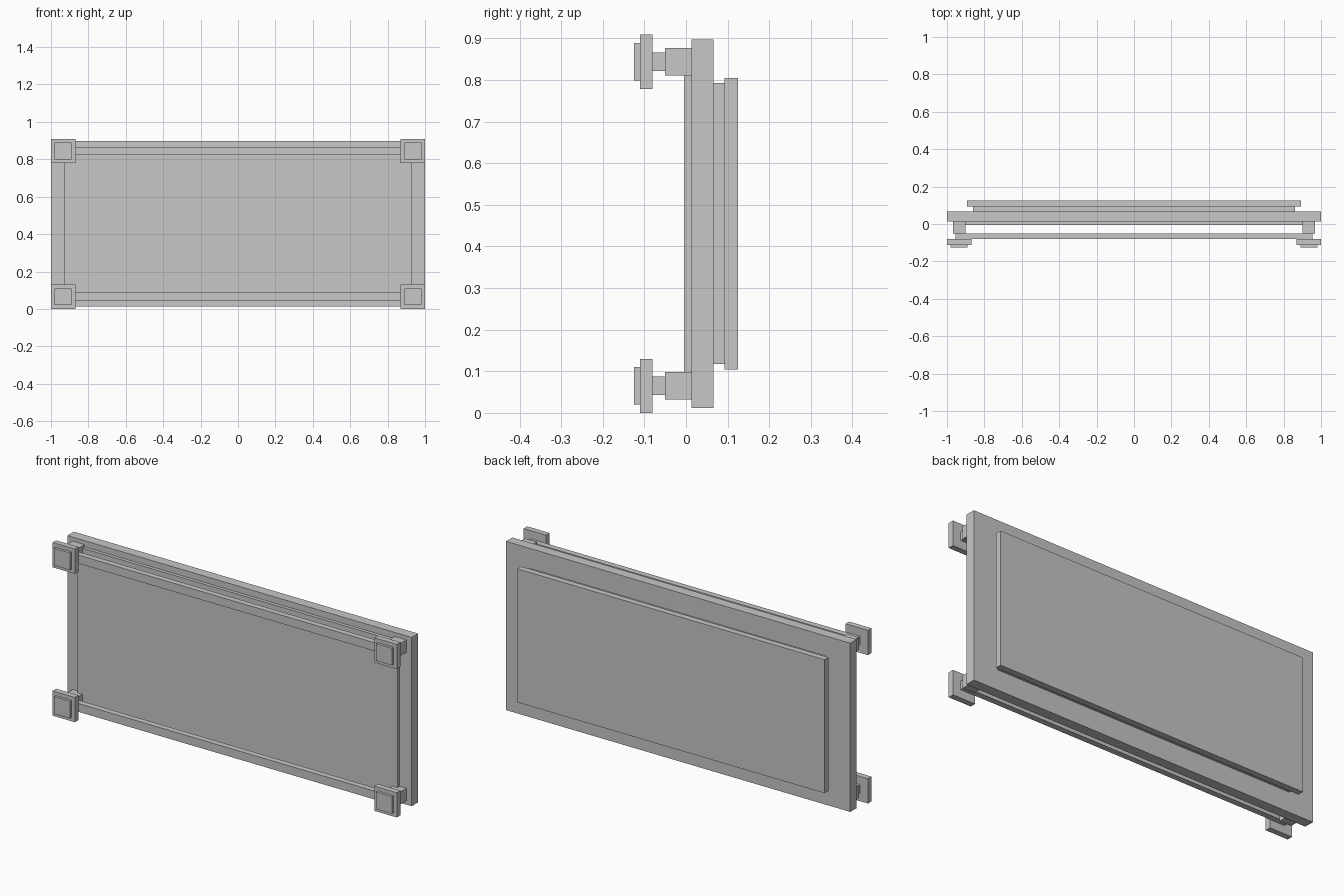
import bpy

# Remove the default cube
cube = bpy.data.objects.get("Cube")
if cube:
    bpy.data.objects.remove(cube, do_unlink=True)

# Single flat light grey
GREY = (0.57, 0.57, 0.57, 1)
grey = bpy.data.materials.new("light grey")
grey.use_nodes = True
grey.diffuse_color = GREY
grey.node_tree.nodes["Principled BSDF"].inputs["Base Color"].default_value = GREY


def box(name, x, y, z):
    """Axis-aligned box from (min, max) pairs."""
    spans = (x, y, z)
    bpy.ops.mesh.primitive_cube_add(size=1, location=[(a + b) / 2 for a, b in spans])
    ob = bpy.context.object
    ob.name = name
    ob.scale = [b - a for a, b in spans]
    bpy.ops.object.transform_apply(location=False, rotation=False, scale=True)
    ob.data.materials.append(grey)
    return ob


def slab(name, half_width, y, z):
    """Box centred on x = 0."""
    return box(name, (-half_width, half_width), y, z)


def around(centre, half):
    return (centre - half, centre + half)


# Stacked panels, from back to front
slab("back_panel", 0.892, (0.093, 0.125), (0.104, 0.805))
slab("back_spacer", 0.86, (0.066, 0.093), (0.117, 0.793))
slab("main_panel", 1.0, (0.013, 0.066), (0.012, 0.898))
slab("front_plate", 0.93, (-0.005, 0.013), (0.045, 0.865))

# Rails with a mounting block, cap and cap inset at each end
for level, zc in (("lower", 0.065), ("upper", 0.844)):
    slab(level + "_rail", 0.955, (-0.081, -0.05), around(zc, 0.022))
    for side, s in (("left", 1), ("right", -1)):
        corner = f"{level}_{side}_"
        xc = s * 0.935
        box(corner + "mounting_block", around(xc, 0.034), (-0.05, 0.013), around(zc, 0.033))
        box(corner + "cap", around(xc, 0.065), (-0.111, -0.081), around(zc, 0.065))
        box(corner + "cap_inset", around(xc, 0.046), (-0.125, -0.111), around(zc, 0.045))
